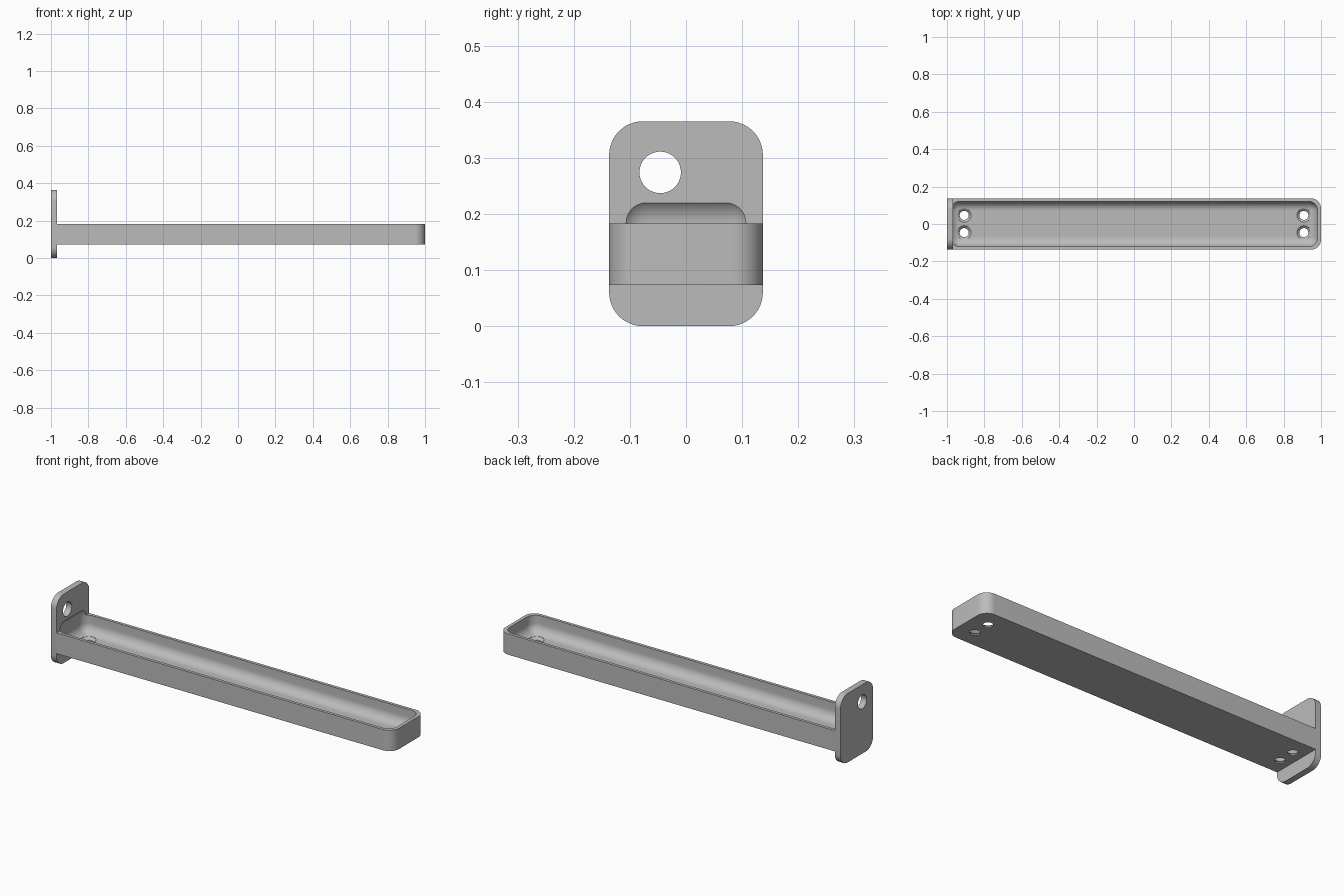
import bpy, bmesh
from math import radians, cos, sin, pi
from mathutils import Matrix, Vector

cube = bpy.data.objects.get("Cube")
if cube:
    bpy.data.objects.remove(cube, do_unlink=True)

grey = bpy.data.materials.new("plain grey")
grey.use_nodes = True
colour = (0.5, 0.5, 0.5, 1)
grey.diffuse_color = colour
grey.node_tree.nodes["Principled BSDF"].inputs["Base Color"].default_value = colour


def finish(name, bm):
    bmesh.ops.recalc_face_normals(bm, faces=bm.faces)
    mesh = bpy.data.meshes.new(name)
    bm.to_mesh(mesh)
    bm.free()
    mesh.materials.append(grey)
    ob = bpy.data.objects.new(name, mesh)
    bpy.context.collection.objects.link(ob)
    return ob


def rounded_box(name, low, high, radius, segments, pick):
    """Box between two corners, rounding the edges chosen by pick(a, b)."""
    low, high = Vector(low), Vector(high)
    bm = bmesh.new()
    bmesh.ops.create_cube(bm, size=1)
    for v in bm.verts:
        v.co = (low + high) / 2 + v.co * (high - low)
    edges = [e for e in bm.edges if pick(e.verts[0].co, e.verts[1].co)]
    bmesh.ops.bevel(bm, geom=edges, offset=radius, segments=segments,
                    profile=0.5, affect='EDGES')
    return finish(name, bm)


def turned_cutter(name, profile, matrix, sides=40):
    """Closed solid of revolution from (radius, height) pairs."""
    bm = bmesh.new()
    rings = [[bm.verts.new((r * cos(2 * pi * i / sides), r * sin(2 * pi * i / sides), z))
              for i in range(sides)] for r, z in profile]
    for a, b in zip(rings, rings[1:]):
        for i in range(sides):
            j = (i + 1) % sides
            bm.faces.new((a[i], a[j], b[j], b[i]))
    bm.faces.new(rings[0][::-1])
    bm.faces.new(rings[-1])
    bm.transform(matrix)
    return finish(name, bm)


def carve(ob, cutters):
    bpy.ops.object.select_all(action='DESELECT')
    bpy.context.view_layer.objects.active = ob
    ob.select_set(True)
    for c in cutters:
        c.hide_render = True
        mod = ob.modifiers.new("cut", 'BOOLEAN')
        mod.operation = 'DIFFERENCE'
        mod.solver = 'EXACT'
        mod.object = c
        bpy.ops.object.modifier_apply(modifier=mod.name)
    bpy.ops.object.shade_smooth_by_angle(angle=radians(30))


# Main dimensions
half_width = 0.137
plate_face = -0.967
tray_bottom, tray_top = 0.073, 0.183
floor = 0.0915

# Upright end plate, rounded along x
end_plate = rounded_box("end_plate", (-1, -half_width, 0), (plate_face, half_width, 0.365),
                        0.06, 12, lambda a, b: abs(a.x - b.x) > 0.01)

# Long tray, with the two free-end corners rounded
tray = rounded_box("tray", (plate_face, -half_width, tray_bottom), (1, half_width, tray_top),
                   0.055, 12, lambda a, b: abs(a.z - b.z) > 0.01 and a.x > 0)

# Softly rounded hollow, which also dips into the plate
hollow = rounded_box("hollow_cutter", (-0.982, -0.121, floor), (0.982, 0.121, 0.234),
                     0.05, 12, lambda a, b: True)

# Countersunk screw holes in the tray floor
screw_profile = [(0.024, 0.05), (0.024, floor - 0.012), (0.037, floor), (0.037, 0.15)]
screws = [turned_cutter("screw_cutter", screw_profile, Matrix.Translation((x, y, 0)))
          for x in (-0.908, 0.908) for y in (-0.046, 0.046)]

# Hanging hole through the plate
hang = turned_cutter("hanging_cutter", [(0.037, -0.1), (0.037, 0.1)],
                     Matrix.Translation((-0.98, -0.046, 0.274)) @ Matrix.Rotation(pi / 2, 4, 'Y'))

carve(tray, [hollow] + screws)
carve(end_plate, [hollow, hang])

for c in [hollow, hang] + screws:
    bpy.data.objects.remove(c, do_unlink=True)
